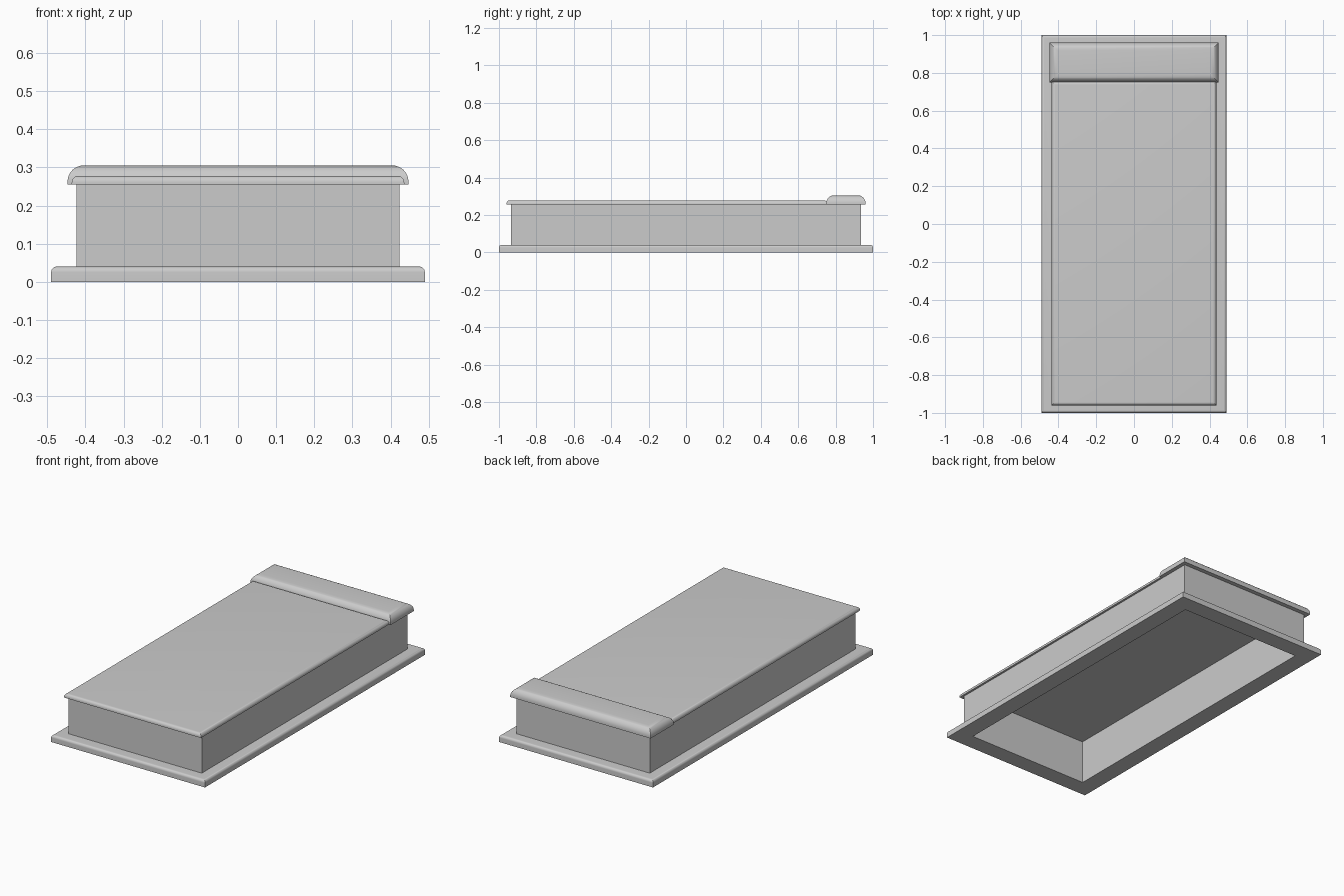
import bpy, bmesh
from math import sin, cos, pi

if "Cube" in bpy.data.objects:
    bpy.data.objects.remove(bpy.data.objects["Cube"])


def rounded(height, radius, z0, steps=8):
    """Outer edge profile as (inset, z): vertical side, then a quarter round."""
    pts = [(0, z0)]
    for i in range(steps + 1):
        a = i / steps * pi / 2
        pts.append((radius * (1 - cos(a)), z0 + height - radius + radius * sin(a)))
    return pts


def rect_sweep(name, hx, y0, y1, profile, ring=False):
    """Sweep an (inset, z) profile round a rectangle; open ring or solid slab."""
    bm = bmesh.new()
    loops = []
    for d, z in profile:
        corners = [(-hx + d, y0 + d), (hx - d, y0 + d), (hx - d, y1 - d), (-hx + d, y1 - d)]
        loops.append([bm.verts.new((x, y, z)) for x, y in corners])
    pairs = list(zip(loops, loops[1:]))
    if ring:
        pairs.append((loops[-1], loops[0]))
    else:
        bm.faces.new(loops[0][::-1])
        bm.faces.new(loops[-1])
    for a, b in pairs:
        for i in range(4):
            j = (i + 1) % 4
            bm.faces.new((a[i], a[j], b[j], b[i]))
    bmesh.ops.recalc_face_normals(bm, faces=bm.faces)
    mesh = bpy.data.meshes.new(name)
    bm.to_mesh(mesh)
    bm.free()
    obj = bpy.data.objects.new(name, mesh)
    bpy.context.collection.objects.link(obj)
    bpy.ops.object.select_all(action='DESELECT')
    obj.select_set(True)
    bpy.context.view_layer.objects.active = obj
    bpy.ops.object.shade_smooth_by_angle(angle=0.6)
    return obj


# Base frame, open in the middle
rect_sweep("base_frame", 0.49, -1.0, 1.0,
           rounded(0.04, 0.015, 0) + [(0.1, 0.04), (0.1, 0)], ring=True)

# Upright walls
rect_sweep("walls", 0.424, -0.935, 0.935,
           [(0, 0.04), (0, 0.255), (0.034, 0.255), (0.034, 0.04)], ring=True)

# Flat cover slab
rect_sweep("cover_slab", 0.436, -0.96, 0.755, rounded(0.023, 0.018, 0.255))

# Raised rounded slab at the head end
rect_sweep("head_slab", 0.447, 0.75, 0.96, rounded(0.05, 0.042, 0.255))
